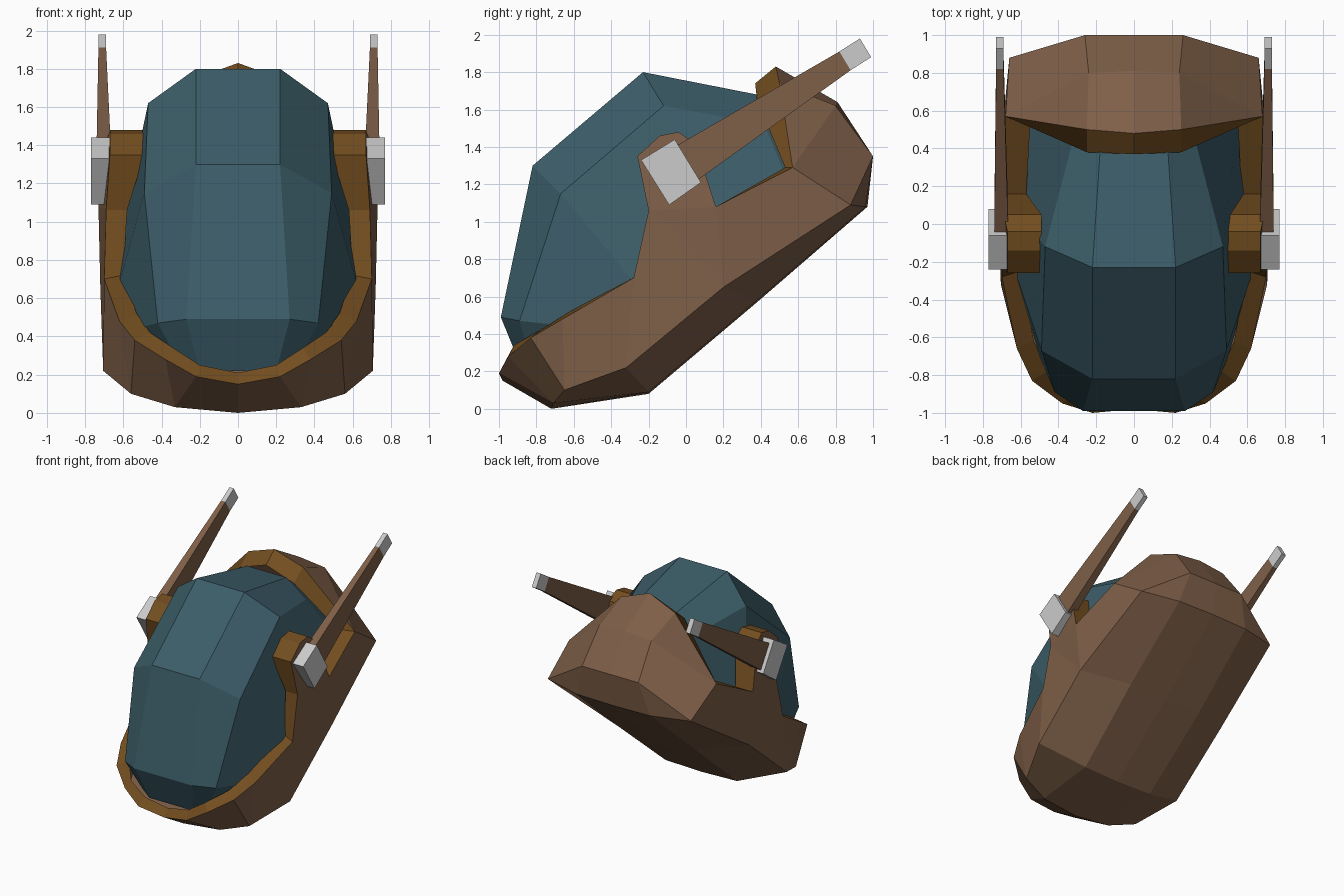
import bpy, bmesh, math
from mathutils import Vector

if "Cube" in bpy.data.objects:
    bpy.data.objects.remove(bpy.data.objects["Cube"])


def material(name, rgb):
    m = bpy.data.materials.new(name)
    m.diffuse_color = (*rgb, 1)
    m.use_nodes = True
    m.node_tree.nodes["Principled BSDF"].inputs["Base Color"].default_value = m.diffuse_color
    return m


brown = material("brown", (0.21, 0.115, 0.065))
ochre = material("ochre", (0.17, 0.075, 0.014))
teal = material("teal", (0.045, 0.11, 0.14))


def make(name, verts, faces, mats=(), mirror=False, ochre_from=None):
    me = bpy.data.meshes.new(name)
    me.from_pydata([Vector(v) for v in verts], [], faces)
    for m in mats:
        me.materials.append(m)
    if ochre_from is not None:
        for p in me.polygons[ochre_from:]:
            p.material_index = 1
    bm = bmesh.new()
    bm.from_mesh(me)
    bmesh.ops.recalc_face_normals(bm, faces=bm.faces)
    bm.to_mesh(me)
    bm.free()
    ob = bpy.data.objects.new(name, me)
    bpy.context.collection.objects.link(ob)
    if mirror:
        ob.modifiers.new("Mirror", 'MIRROR')
    return ob


def loft(name, rings, mats=(), mirror=False):
    n = len(rings[0])
    faces = [(r * n + i, r * n + (i + 1) % n, (r + 1) * n + (i + 1) % n, (r + 1) * n + i)
             for r in range(len(rings) - 1) for i in range(n)]
    faces += [tuple(range(n)), tuple(range((len(rings) - 1) * n, len(rings) * n))]
    return make(name, [v for r in rings for v in r], faces, mats, mirror)


# Hull: outer rim loop, inner rim loop, then named hull points (right half)
outer = [(0, -.98, .15), (.22, -1, .19), (.38, -.95, .28), (.54, -.83, .38), (.62, -.66, .48),
         (.70, -.28, .70), (.69, -.20, 1.06), (.67, -.26, 1.35), (.67, -.14, 1.46), (.67, -.04, 1.48),
         (.69, .05, 1.42), (.73, .16, 1.08), (.68, .57, 1.29), (.25, .50, 1.74), (0, .48, 1.83)]
inner = [(0, -.93, .21), (.20, -.94, .25), (.34, -.92, .34), (.46, -.78, .42), (.53, -.62, .52),
         (.60, -.25, .72), (.58, -.20, 1.06), (.49, -.26, 1.35), (.49, -.14, 1.46), (.49, -.04, 1.48),
         (.49, .05, 1.42), (.57, .16, 1.08), (.55, .53, 1.29), (.25, .38, 1.65), (0, .37, 1.74)]
pts = {
    "B0": (0, -.72, 0), "B1": (.33, -.71, .03), "B2": (.56, -.65, .10), "B3": (.705, -.32, .22),
    "B4": (.72, .20, .65), "B5": (.66, .88, 1.09),
    "C0": (0, -.20, .08), "C1": (.33, -.20, .09), "M0": (0, .38, .57), "M1": (.35, .38, .58),
    "D0": (0, .97, 1.08), "D1": (.34, .96, 1.08),
    "H0": (0, 1, 1.35), "H1": (.26, 1, 1.35), "T0": (0, .81, 1.64), "T1": (.24, .80, 1.62)}
index = {f"R{i}": i for i in range(15)}
index.update({k: 30 + i for i, k in enumerate(pts)})
panels = """R0 R1 B1 B0,R1 R2 B1,R2 R3 B2 B1,R3 R4 B2,R4 R5 B3 B2,
R5 R6 B4 B3,R6 R11 B4,R6 R7 R8 R9 R10 R11,R11 R12 B5 B4,
B0 B1 C1 C0,B1 B2 B3 C1,C0 C1 M1 M0,C1 B3 B4 M1,M0 M1 D1 D0,M1 B4 B5 D1,
D0 D1 H1 H0,D1 B5 H1,H0 H1 T1 T0,H1 B5 R12 T1,T0 T1 R13 R14,T1 R12 R13"""
faces = [tuple(index[k] for k in p.split()) for p in panels.split(",")]
skin = len(faces)
faces += [(i, i + 1, i + 16, i + 15) for i in range(14)]
make("hull", outer + inner + list(pts.values()), faces, (brown, ochre), True, skin)

# Canopy: lofted six-sided rings from nose to back
rows = [[(.20, -.88, .22), (.30, -.83, .25), (.40, -.74, .30)],
        [(.27, -.99, .49), (.42, -.89, .47), (.50, -.70, .45)],
        [(.22, -.82, 1.30), (.49, -.67, 1.15), (.62, -.28, .68)],
        [(.22, -.23, 1.80), (.47, -.12, 1.62), (.60, .05, 1.0)],
        [(.18, .38, 1.68), (.33, .42, 1.52), (.55, .55, 1.2)],
        [(.12, .75, 1.42), (.25, .75, 1.35), (.45, .75, 1.15)]]
loft("canopy", [[(-x, y, z) for x, y, z in reversed(r)] + r for r in rows], (teal,))


# Side arms: a ring is an upper and a lower (y, z) point with an x range
def ring(up, low, x0, x1):
    return [(x0, *up), (x1, *up), (x1, *low), (x0, *low)]


base = ring((-.08, 1.39), (.03, 1.20), .665, .74)
joint = ring((.82, 1.91), (.88, 1.81), .69, .73)
tip = ring((.93, 1.98), (.99, 1.88), .69, .73)
loft("arm", [base, joint], (brown,), True)
loft("arm_tip", [joint, tip], (), True)
loft("arm_pivot_block", [ring((-.24, 1.33), (-.09, 1.09), .67, .77),
                         ring((-.06, 1.44), (.08, 1.21), .67, .77)], (), True)
